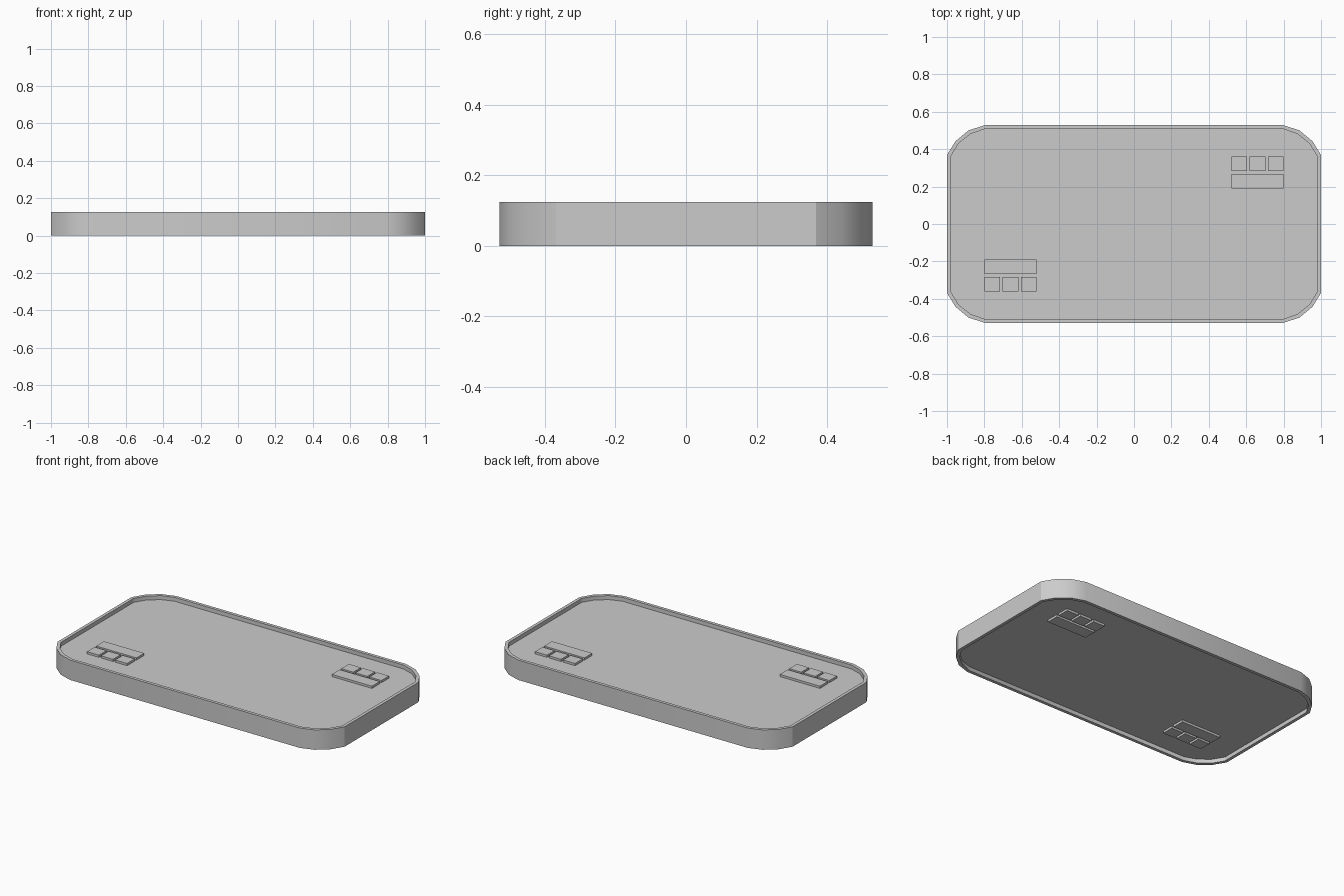
import bpy, bmesh

if "Cube" in bpy.data.objects:
    bpy.data.objects.remove(bpy.data.objects["Cube"])

H = 0.125        # overall height
RECESS = 0.025   # depth of the panel below the rim, both faces
RAISE = 0.014    # height of the keys above the panel

# one rounded corner, mirrored to all four quadrants
OUTER = [(1.0, 0.368), (0.955, 0.442), (0.885, 0.5), (0.8, 0.528)]
INNER = [(0.98, 0.362), (0.938, 0.43), (0.873, 0.482), (0.797, 0.508)]


def outline(corner):
    rev = corner[::-1]
    return (corner + [(-x, y) for x, y in rev]
            + [(-x, -y) for x, y in corner] + [(x, -y) for x, y in rev])


# tray: outer wall, rims, inner walls and panels on both faces
def make_tray():
    bm = bmesh.new()
    levels = [(INNER, RECESS), (INNER, 0), (OUTER, 0),
              (OUTER, H), (INNER, H), (INNER, H - RECESS)]
    rings = [[bm.verts.new((x, y, z)) for x, y in outline(c)] for c, z in levels]
    for a, b in zip(rings, rings[1:]):
        n = len(a)
        for i in range(n):
            j = (i + 1) % n
            bm.faces.new((a[i], a[j], b[j], b[i]))
    bm.faces.new(rings[0][::-1])
    bm.faces.new(rings[-1])
    bmesh.ops.recalc_face_normals(bm, faces=bm.faces)
    return finish(bm, "tray")


def finish(bm, name):
    mesh = bpy.data.meshes.new(name)
    bm.to_mesh(mesh)
    bm.free()
    ob = bpy.data.objects.new(name, mesh)
    bpy.context.collection.objects.link(ob)
    return ob


# keys: a long bar and three squares, running through to both faces
def make_keys(name, sign):
    bm = bmesh.new()
    rects = [(0.52, 0.80, 0.19, 0.268)]
    rects += [(0.52 + 0.098 * i, 0.604 + 0.098 * i, 0.284, 0.36) for i in range(3)]
    for x0, x1, y0, y1 in rects:
        cube = bmesh.ops.create_cube(bm, size=1)["verts"]
        bmesh.ops.scale(bm, verts=cube,
                        vec=(x1 - x0, y1 - y0, H - 2 * (RECESS - RAISE)))
        bmesh.ops.translate(bm, verts=cube,
                            vec=(sign * (x0 + x1) / 2, sign * (y0 + y1) / 2, H / 2))
    return finish(bm, name)


tray = make_tray()
make_keys("keys_back_right", 1)
make_keys("keys_front_left", -1)

# smooth corners, sharp rims
bpy.context.view_layer.objects.active = tray
tray.select_set(True)
bpy.ops.object.shade_smooth_by_angle(angle=0.524)
